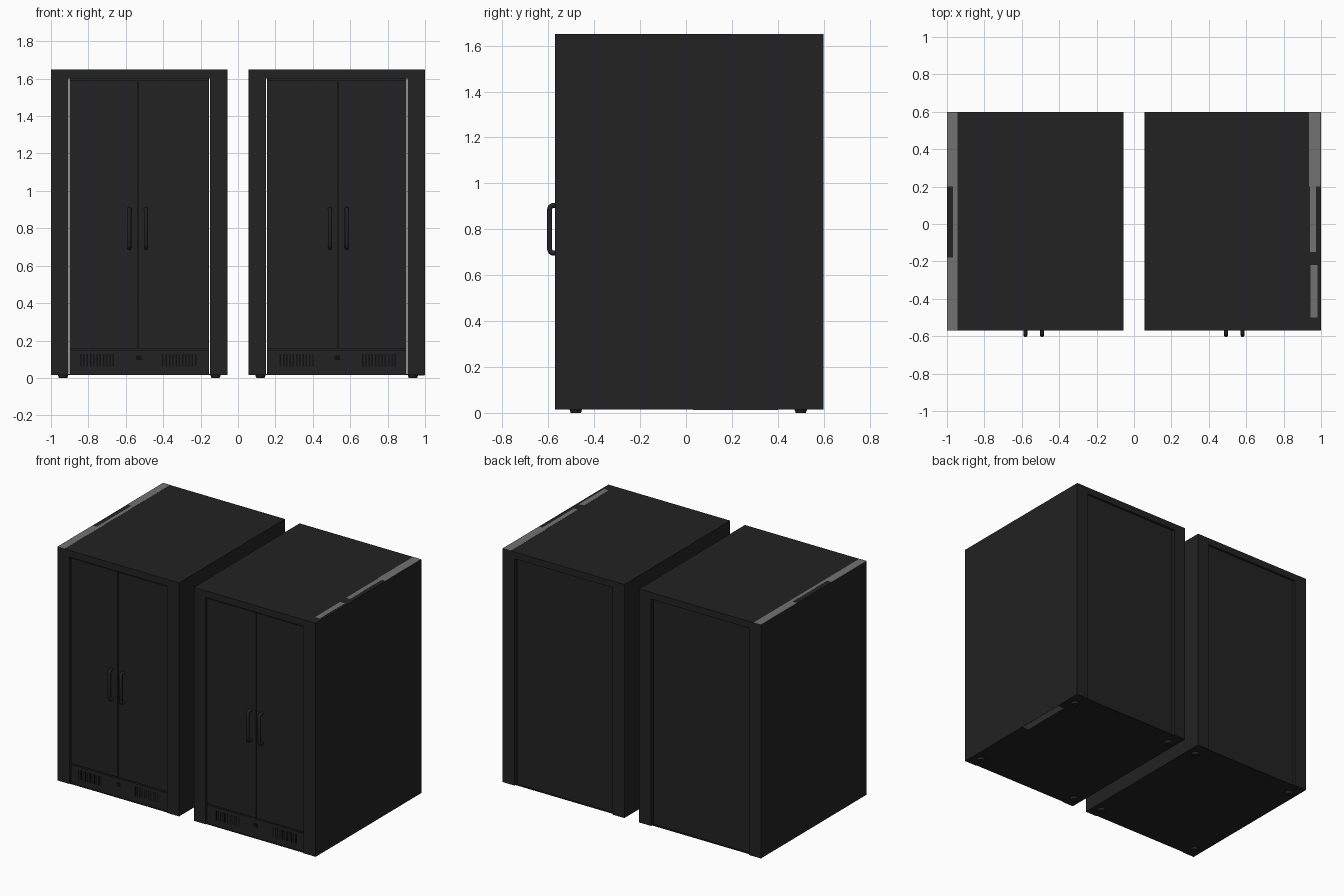
import bpy, bmesh, math

if "Cube" in bpy.data.objects:
    bpy.data.objects.remove(bpy.data.objects["Cube"])


def material(name, value):
    m = bpy.data.materials.new(name)
    m.diffuse_color = (value, value, value, 1)
    m.use_nodes = True
    m.node_tree.nodes["Principled BSDF"].inputs["Base Color"].default_value = m.diffuse_color
    return m


CHARCOAL = material("charcoal", 0.016)
GREY = material("mid_grey", 0.17)
BLACK = material("black", 0.005)


def finish(name, bm, mat):
    bmesh.ops.recalc_face_normals(bm, faces=bm.faces)
    me = bpy.data.meshes.new(name)
    bm.to_mesh(me)
    bm.free()
    me.materials.append(mat)
    ob = bpy.data.objects.new(name, me)
    bpy.context.collection.objects.link(ob)
    return ob


def boxes(name, spans, mat, s):
    """One object from (x0, x1, y0, y1, z0, z1) spans; s=-1 mirrors across x."""
    bm = bmesh.new()
    for x0, x1, y0, y1, z0, z1 in spans:
        vs = bmesh.ops.create_cube(bm, size=1)["verts"]
        for v in vs:
            v.co = (s * (x0 if v.co.x < 0 else x1),
                    y0 if v.co.y < 0 else y1,
                    z0 if v.co.z < 0 else z1)
    return finish(name, bm, mat)


def handle(name, x):
    """Rounded D-shaped pull bar swept along a curve."""
    cu = bpy.data.curves.new(name, "CURVE")
    cu.dimensions = "3D"
    cu.bevel_depth = 0.011
    cu.bevel_resolution = 2
    cu.use_fill_caps = True
    pts = [(-0.555, 0.696), (-0.58, 0.696), (-0.590, 0.701), (-0.594, 0.712),
           (-0.594, 0.888), (-0.590, 0.899), (-0.58, 0.904), (-0.555, 0.904)]
    sp = cu.splines.new("POLY")
    sp.points.add(len(pts) - 1)
    for p, (y, z) in zip(sp.points, pts):
        p.co = (x, y, z, 1)
    cu.materials.append(CHARCOAL)
    bpy.context.collection.objects.link(bpy.data.objects.new(name, cu))


def cabinet(side, s):
    # Shell: side walls, roof and floor
    boxes(side + "_side_walls", [(-1, -0.907, -0.57, 0.6, 0.015, 1.649),
                                 (-0.149, -0.057, -0.57, 0.6, 0.015, 1.649)], CHARCOAL, s)
    boxes(side + "_roof", [(-0.907, -0.149, -0.57, 0.6, 1.602, 1.649)], CHARCOAL, s)
    boxes(side + "_floor", [(-0.907, -0.149, -0.565, 0.59, 0.015, 0.022)], CHARCOAL, s)
    # Inner body, its rear face is the recessed back panel
    boxes(side + "_inner_body", [(-0.901, -0.155, -0.548, 0.583, 0.022, 1.602)], CHARCOAL, s)
    # Double doors
    boxes(side + "_doors", [(-0.901, -0.538, -0.562, -0.548, 0.158, 1.594),
                            (-0.531, -0.155, -0.562, -0.548, 0.158, 1.594)], CHARCOAL, s)
    # Kick panel with slot vents and a small lock
    boxes(side + "_kick_panel", [(-0.901, -0.155, -0.562, -0.548, 0.022, 0.150)], CHARCOAL, s)
    slots = []
    for i in range(11):
        for start in (-0.845, -0.405):
            x = start + i * 0.0175
            slots.append((x, x + 0.008, -0.5635, -0.561, 0.062, 0.128))
    boxes(side + "_vent_slots", slots, BLACK, s)
    boxes(side + "_lock", [(-0.545, -0.515, -0.566, -0.561, 0.095, 0.12)], BLACK, s)
    # Handles beside the centre split
    handle(side + "_handle_outer", s * -0.581)
    handle(side + "_handle_inner", s * -0.492)
    # Low feet
    bm = bmesh.new()
    for x in (-0.935, -0.12):
        for y in (-0.48, 0.5):
            vs = bmesh.ops.create_cone(bm, cap_ends=True, segments=16, radius1=0.022,
                                       radius2=0.028, depth=0.016)["verts"]
            for v in vs:
                v.co.x += s * x
                v.co.y += y
                v.co.z += 0.008
    finish(side + "_feet", bm, CHARCOAL)


cabinet("left", 1)
cabinet("right", -1)


# Worn grey strips along the outer top edges
def strip(name, spans, z0, z1):
    boxes(name, [(x0, x1, y0, y1, z0, z1) for x0, x1, y0, y1 in spans], GREY, 1)


strip("left_top_strip", [(-1, -0.943, 0.2, 0.6), (-0.967, -0.943, -0.18, 0.2),
                         (-1, -0.943, -0.57, -0.18)], 1.648, 1.65)
strip("right_top_strip", [(0.936, 0.998, 0.2, 0.6), (0.94, 0.972, -0.15, 0.2),
                          (0.945, 0.982, -0.5, -0.22)], 1.648, 1.65)
# Grey strip under the right cabinet
strip("right_bottom_strip", [(0.95, 0.998, 0.03, 0.4)], 0.0135, 0.0155)
